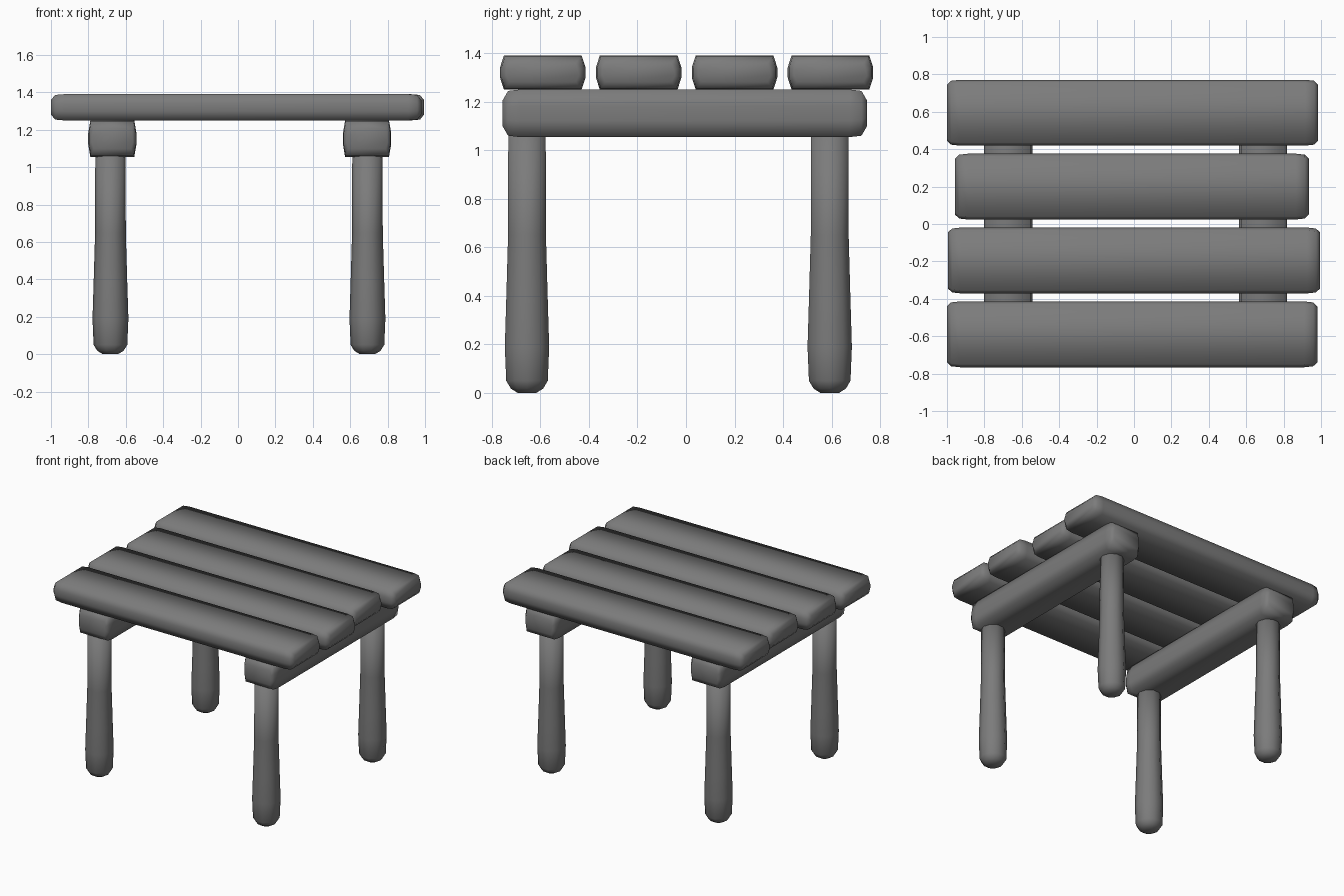
import bpy, bmesh, math
from mathutils import Vector

default = bpy.data.objects.get("Cube")
if default:
    bpy.data.objects.remove(default, do_unlink=True)

grey = bpy.data.materials.new("grey wood")
grey.use_nodes = True
colour = (0.2, 0.2, 0.2, 1)
grey.diffuse_color = colour
grey.node_tree.nodes["Principled BSDF"].inputs["Base Color"].default_value = colour


def loft(name, rings):
    """Skin a list of point rings and close both ends."""
    bm = bmesh.new()
    loops = [[bm.verts.new(p) for p in ring] for ring in rings]
    n = len(loops[0])
    for a, b in zip(loops, loops[1:]):
        for i in range(n):
            j = (i + 1) % n
            bm.faces.new((a[i], a[j], b[j], b[i]))
    bm.faces.new(loops[0])
    bm.faces.new(loops[-1])
    bmesh.ops.recalc_face_normals(bm, faces=bm.faces)
    for f in bm.faces:
        f.smooth = True
    mesh = bpy.data.meshes.new(name)
    bm.to_mesh(mesh)
    bm.free()
    mesh.materials.append(grey)
    obj = bpy.data.objects.new(name, mesh)
    bpy.context.collection.objects.link(obj)
    return obj


# Softly bulged beam section, as fractions of half width and half height
quarter = [(1, 0.3), (0.91, 1)]
section = quarter + [(-w, h) for w, h in reversed(quarter)]
section += [(-w, -h) for w, h in section]


def beam(name, start, end, width, height, place):
    """Beam with pillowed ends; place maps (along, across, up) to a point."""
    stations = [(start, 0.85, 0.55), (start + 0.022, 0.97, 0.94), (start + 0.07, 1, 1),
                (end - 0.07, 1, 1), (end - 0.022, 0.97, 0.94), (end, 0.85, 0.55)]
    return loft(name, [[place(t, w * sw * width / 2, h * sh * height / 2)
                        for w, h in section] for t, sw, sh in stations])


# Top planks, front to back
planks = [(-0.59, -1.0, 0.98), (-0.195, -0.995, 0.995),
          (0.2, -0.957, 0.935), (0.595, -1.0, 0.985)]
for k, (y, x0, x1) in enumerate(planks):
    beam(f"plank_{k + 1}", x0, x1, 0.352, 0.14,
         lambda t, w, h, y=y: Vector((t, y + w, 1.32 + h)))

# Rails under the planks and the legs under the rails
leg_profile = [(0.0, 0.04), (0.018, 0.07), (0.05, 0.09), (0.19, 0.096),
               (0.38, 0.09), (0.65, 0.082), (1.09, 0.081)]
SIDES = 10
for side, rail_x, leg_x in (("right", -0.672, -0.682), ("left", 0.69, 0.692)):
    beam(f"{side}_rail", -0.755, 0.745, 0.258, 0.196,
         lambda t, w, h: Vector((rail_x + w, t, 1.152 + h)))
    for end, leg_y in (("front", -0.655), ("back", 0.592)):
        loft(f"{end}_{side}_leg",
             [[(leg_x + r * math.cos(math.tau * i / SIDES),
                leg_y + r * math.sin(math.tau * i / SIDES), z)
               for i in range(SIDES)] for z, r in leg_profile])
